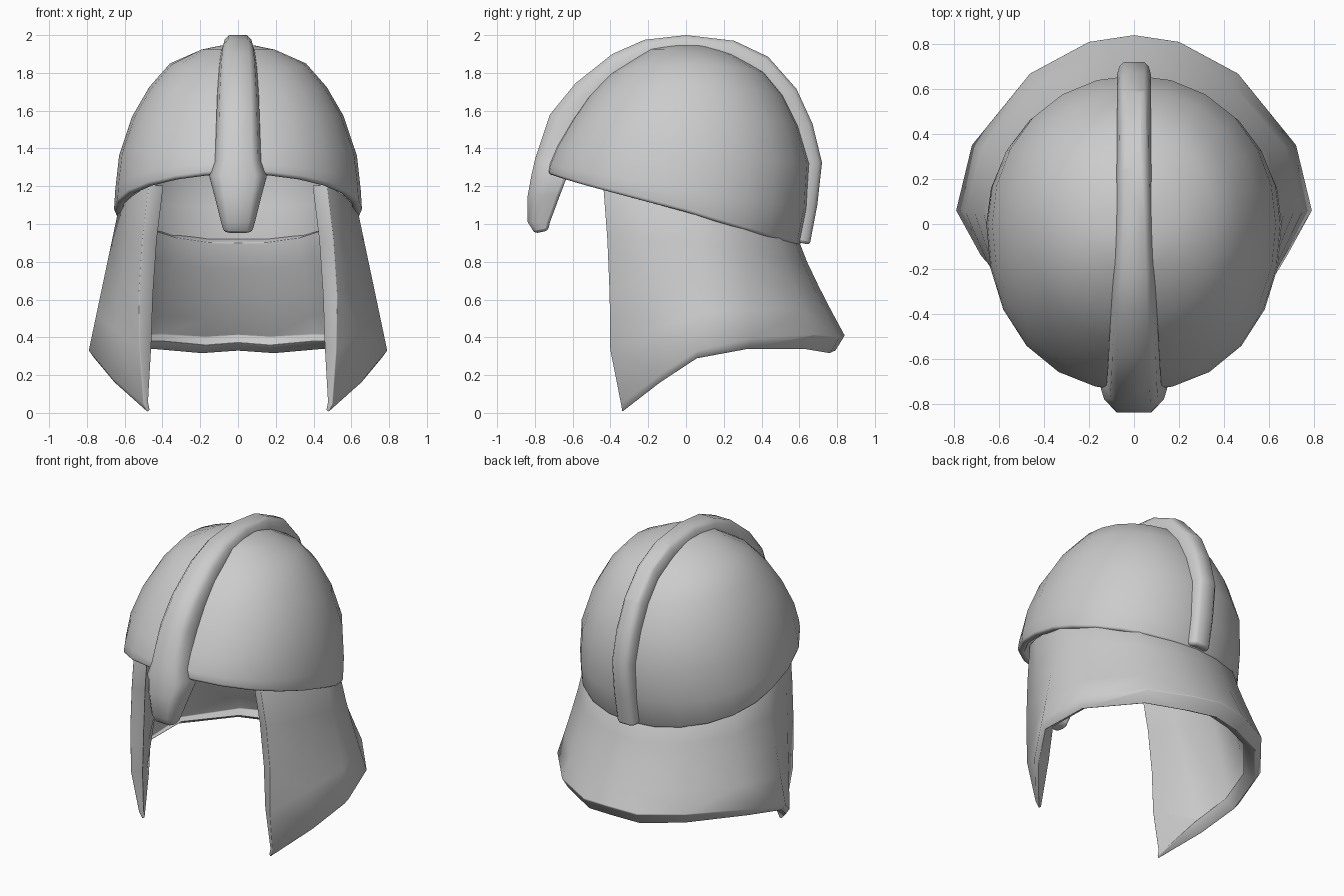
import bpy, bmesh, math

if "Cube" in bpy.data.objects:
    bpy.data.objects.remove(bpy.data.objects["Cube"])


def loft(name, rows, closed, caps=False, thickness=0, weights=None, angle=50):
    """Skin rows of points into a mesh; optionally cap it or give it thickness."""
    bm = bmesh.new()
    grid = [[bm.verts.new(p) for p in row] for row in rows]
    n = len(rows[0])
    for a, b in zip(grid, grid[1:]):
        for c in range(n if closed else n - 1):
            d = (c + 1) % n
            bm.faces.new((a[c], b[c], b[d], a[d]))
    if caps:
        bm.faces.new(grid[0])
        bm.faces.new(grid[-1])
        bmesh.ops.recalc_face_normals(bm, faces=bm.faces)
    bmesh.ops.remove_doubles(bm, verts=bm.verts, dist=0.0005)
    me = bpy.data.meshes.new(name)
    bm.to_mesh(me)
    bm.free()
    ob = bpy.data.objects.new(name, me)
    bpy.context.collection.objects.link(ob)
    if thickness:
        s = ob.modifiers.new("thickness", 'SOLIDIFY')
        s.thickness, s.offset = thickness, -1
        if weights:
            vg = ob.vertex_groups.new(name="taper")
            for i, w in enumerate(weights):
                vg.add([i], w, 'REPLACE')
            s.vertex_group = "taper"
    b = ob.modifiers.new("rounded_edges", 'BEVEL')
    b.width, b.segments = 0.015, 2
    b.limit_method, b.angle_limit = 'ANGLE', math.radians(50)
    bpy.ops.object.select_all(action='DESELECT')
    bpy.context.view_layer.objects.active = ob
    ob.select_set(True)
    bpy.ops.object.shade_smooth_by_angle(angle=math.radians(angle))
    return ob


# Dome: front, side and back (radius, height) profiles blended around the head
front = [(0, 1.95), (.09, 1.945), (.20, 1.925), (.41, 1.79), (.525, 1.67),
         (.61, 1.55), (.69, 1.42), (.735, 1.32), (.745, 1.27)]
side = [(0, 1.95), (.09, 1.945), (.20, 1.92), (.36, 1.85), (.47, 1.725),
        (.56, 1.57), (.63, 1.36), (.65, 1.18), (.657, 1.065)]
back = [(0, 1.95), (.12, 1.945), (.26, 1.895), (.42, 1.80), (.52, 1.68),
        (.60, 1.52), (.66, 1.32), (.645, 1.08), (.605, .885)]
SEG = 24
rows = []
for (rf, zf), (rs, zs), (rb, zb) in zip(front, side, back):
    row = []
    for i in range(SEG):
        a = math.tau * i / SEG
        c, s = math.cos(a), math.sin(a)
        k = 1 + (.03 if c > 0 else .01) * math.sin(2 * a) ** 2
        z = zs + (zf - zb) / 2 * c + ((zf + zb) / 2 - zs) * c * c
        row.append((k * rs * s, -k * c * (rf if c > 0 else rb), z))
    rows.append(row)
loft("dome", rows, True, thickness=0.045)

# Crest and nose guard: outer y, z, inner y, z, half width
spine = [
    (-.80, .95, -.73, .965, .075), (-.838, 1.01, -.72, 1.01, .09),
    (-.838, 1.15, -.668, 1.15, .125), (-.818, 1.26, -.63, 1.25, .152),
    (-.80, 1.34, -.66, 1.32, .122), (-.72, 1.58, -.55, 1.50, .115),
    (-.585, 1.745, -.48, 1.63, .11), (-.39, 1.90, -.33, 1.77, .10),
    (-.22, 1.975, -.19, 1.85, .09), (0, 2.0, 0, 1.89, .08),
    (.255, 1.97, .22, 1.85, .077), (.435, 1.885, .37, 1.77, .075),
    (.585, 1.715, .49, 1.64, .075), (.67, 1.53, .57, 1.49, .075),
    (.72, 1.325, .62, 1.32, .075), (.695, 1.10, .605, 1.11, .075),
    (.655, .89, .585, .905, .07)]
section = [(-1, 0), (-1, .45), (-.87, .8), (-.6, 1),
           (.6, 1), (.87, .8), (1, .45), (1, 0)]
loft("crest_and_nose_guard",
     [[(w * u, iy + (oy - iy) * v, iz + (oz - iz) * v) for u, v in section]
      for oy, oz, iy, iz, w in spine], True, caps=True)

# Cheek and neck guard: top and bottom edge from the right cheek to the back
top = [(.47, -.44, 1.21), (.56, -.27, 1.15), (.63, .05, 1.09),
       (.56, .30, 1.0), (.37, .49, .95), (.17, .57, .93), (0, .59, .93)]
low = [(.50, -.345, .045), (.68, -.14, .20), (.79, .06, .33),
       (.72, .35, .395), (.46, .67, .41), (.2, .81, .395), (0, .84, .41)]


def mirrored(half):
    return half + [(-x, y, z) for x, y, z in reversed(half[:-1])]


rows = []
for t in (0, .25, .5, .75, 1):
    row = []
    for i, (a, b) in enumerate(zip(top, low)):
        # the cheek edge stays upright, the neck flares out toward the bottom
        h = t ** (1 if i < 3 else 1.15)
        lead = .035 * math.sin(math.pi * t ** 3) if i == 0 else 0
        bulge = .04 * math.sin(math.pi * t) if i == 0 else 0
        row.append((a[0] + (b[0] - a[0]) * h + bulge,
                    a[1] + (b[1] - a[1]) * h - lead,
                    a[2] + (b[2] - a[2]) * t))
    rows.append(mirrored(row))
# Turned-in lip along the bottom, deeper at the back
rows.append(mirrored([(x * .96, y * (.94 if y > 0 else .98),
                       z - .04 - .05 * max(0, y)) for x, y, z in low]))
# Full thickness everywhere except the pointed cheek tips
taper = [1] * (13 * len(rows))
for r, w in ((3, .85), (4, .35), (5, .2)):
    taper[13 * r] = taper[13 * r + 12] = w
loft("cheek_and_neck_guard", rows, False, thickness=0.085, weights=taper)
